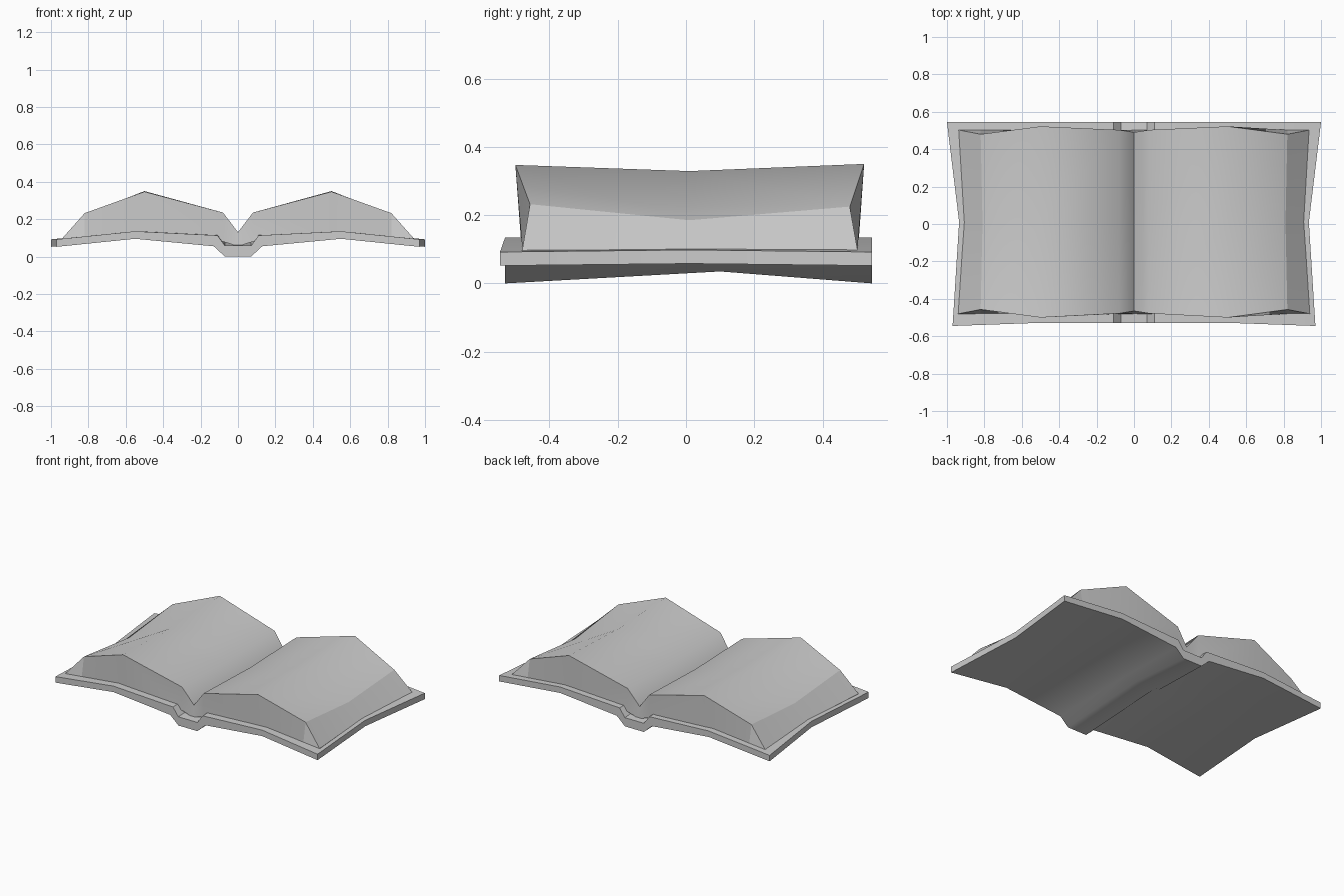
import bpy, bmesh, math

if "Cube" in bpy.data.objects:
    bpy.data.objects.remove(bpy.data.objects["Cube"])


def mirror_row(half):
    """Half profile from the middle outwards -> full row from left to right."""
    left = [(-x, y, z) for x, y, z in reversed(half) if x > 0]
    return left + list(half)


def loft_slab(name, tops, bottoms, sharp_x=None):
    """Closed slab from matching rows of upper and lower points, front to back."""
    bm = bmesh.new()
    t = [[bm.verts.new(p) for p in mirror_row(r)] for r in tops]
    b = [[bm.verts.new(p) for p in mirror_row(r)] for r in bottoms]
    rows, cols = len(t), len(t[0])
    for j in range(rows - 1):
        for i in range(cols - 1):
            bm.faces.new((t[j][i], t[j][i + 1], t[j + 1][i + 1], t[j + 1][i]))
            bm.faces.new((b[j][i], b[j + 1][i], b[j + 1][i + 1], b[j][i + 1]))
        for i in (0, cols - 1):
            bm.faces.new((t[j][i], t[j + 1][i], b[j + 1][i], b[j][i]))
    for j in (0, rows - 1):
        for i in range(cols - 1):
            bm.faces.new((t[j][i], b[j][i], b[j][i + 1], t[j][i + 1]))
    bmesh.ops.recalc_face_normals(bm, faces=bm.faces)
    for f in bm.faces:
        f.smooth = True
    for e in bm.edges:
        crease = sharp_x and all(abs(abs(v.co.x) - sharp_x) < 0.015 for v in e.verts)
        e.smooth = not (crease or e.calc_face_angle(0) > math.radians(42))
    me = bpy.data.meshes.new(name)
    bm.to_mesh(me)
    bm.free()
    ob = bpy.data.objects.new(name, me)
    bpy.context.collection.objects.link(ob)
    return ob


# Cover: two boards joined by a dropped spine, bowed slightly mid-length
cover_bottom = [
    [(0.07, -0.53, 0.0), (0.13, -0.53, 0.055), (0.55, -0.53, 0.095), (0.97, -0.545, 0.052)],
    [(0.07, 0.10, 0.035), (0.13, 0.05, 0.065), (0.55, 0.01, 0.097), (0.935, 0.01, 0.058)],
    [(0.07, 0.545, 0.0), (0.13, 0.545, 0.055), (0.55, 0.545, 0.095), (1.0, 0.545, 0.052)],
]
cover_top = [[(0.11 if x == 0.13 else x, y, z + (0.058 if x < 0.2 else 0.04))
              for x, y, z in row] for row in cover_bottom]
loft_slab("cover", cover_top, cover_bottom)

# Pages: two arched blocks meeting in the gutter, with sloping outer edges
page_top = [
    [(0, -0.465, 0.13), (0.08, -0.478, 0.235), (0.5, -0.5, 0.347),
     (0.82, -0.457, 0.232), (0.94, -0.48, 0.097)],
    [(0, 0.01, 0.13), (0.08, 0.01, 0.22), (0.5, 0.01, 0.329),
     (0.81, 0.01, 0.185), (0.908, 0.01, 0.1)],
    [(0, 0.49, 0.13), (0.08, 0.503, 0.235), (0.5, 0.522, 0.35),
     (0.82, 0.48, 0.225), (0.94, 0.503, 0.095)],
]
floor_z = [0.055, 0.08, 0.128, 0.106, 0.09]
page_bottom = [[(p[0], y, z) for p, z in zip(row, floor_z)]
               for row, y in zip(page_top, (-0.48, 0.01, 0.503))]
loft_slab("pages", page_top, page_bottom, sharp_x=0.815)
